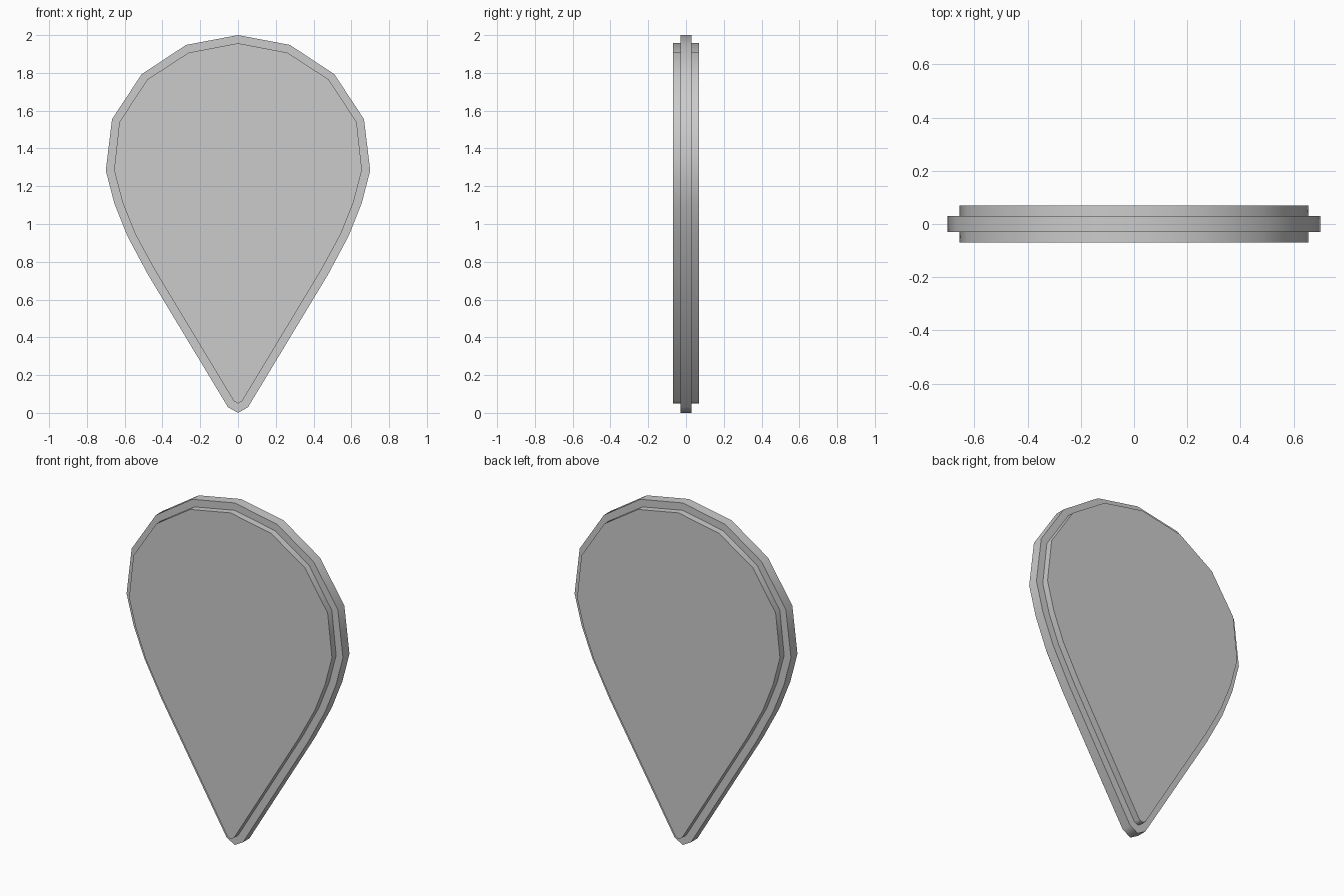
import bpy
import bmesh
import math

cube = bpy.data.objects.get("Cube")
if cube:
    bpy.data.objects.remove(cube, do_unlink=True)

# Single flat grey
grey = bpy.data.materials.new("light grey")
grey.use_nodes = True
colour = (0.6, 0.6, 0.6, 1)
grey.diffuse_color = colour
grey.node_tree.nodes["Principled BSDF"].inputs["Base Color"].default_value = colour


def teardrop_plate(name, half, half_depth):
    """Extrude a mirrored half outline (top to tip) into a flat plate."""
    outline = half + [(-x, z) for x, z in reversed(half[1:-1])]
    bm = bmesh.new()
    face = bm.faces.new([bm.verts.new((x, -half_depth, z)) for x, z in outline])
    new = bmesh.ops.extrude_face_region(bm, geom=[face])["geom"]
    moved = [g for g in new if isinstance(g, bmesh.types.BMVert)]
    bmesh.ops.translate(bm, verts=moved, vec=(0, 2 * half_depth, 0))
    bmesh.ops.recalc_face_normals(bm, faces=bm.faces)
    mesh = bpy.data.meshes.new(name)
    bm.to_mesh(mesh)
    bm.free()
    mesh.materials.append(grey)
    obj = bpy.data.objects.new(name, mesh)
    bpy.context.collection.objects.link(obj)
    bpy.ops.object.select_all(action="DESELECT")
    obj.select_set(True)
    bpy.context.view_layer.objects.active = obj
    bpy.ops.object.shade_smooth_by_angle(angle=math.radians(65))
    return obj


# Thin outer rim
teardrop_plate("outer_rim", [
    (0, 2), (0.275, 1.948), (0.51, 1.793), (0.667, 1.555), (0.7, 1.283),
    (0.655, 1.11), (0.585, 0.935), (0.477, 0.733), (0.053, 0.03), (0, 0),
], 0.03)

# Thicker inner body, standing proud on both sides
teardrop_plate("inner_body", [
    (0, 1.957), (0.262, 1.907), (0.48, 1.765), (0.628, 1.54), (0.656, 1.285),
    (0.612, 1.117), (0.546, 0.95), (0.44, 0.755), (0.022, 0.062), (0, 0.05),
], 0.069)
